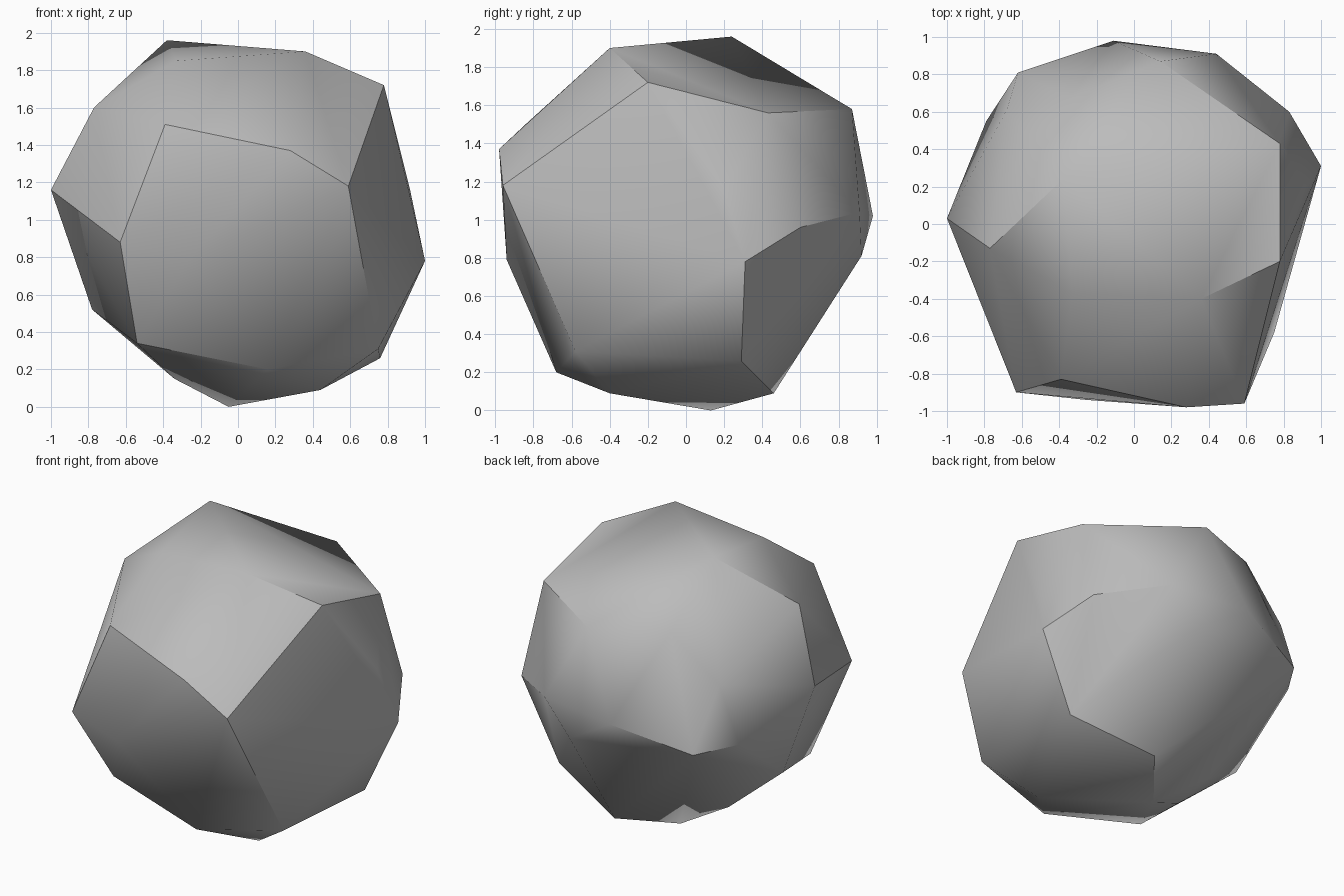
import bpy
import bmesh
import math

# Remove the default object only
default_cube = bpy.data.objects.get("Cube")
if default_cube:
    bpy.data.objects.remove(default_cube, do_unlink=True)


def make_material(name, colour):
    material = bpy.data.materials.new(name)
    material.use_nodes = True
    material.diffuse_color = colour
    shader = next(node for node in material.node_tree.nodes
                  if node.type == "BSDF_PRINCIPLED")
    shader.inputs["Base Color"].default_value = colour
    return material


def hull_object(name, corner_groups, material, flat_limit):
    """Wrap the corners in a convex skin and merge nearly coplanar facets."""
    mesh = bpy.data.meshes.new(name)
    bm = bmesh.new()
    for group in corner_groups:
        for corner in group:
            bm.verts.new(corner)
    result = bmesh.ops.convex_hull(bm, input=bm.verts[:])
    unused = set(result["geom_interior"]) | set(result["geom_unused"])
    loose = [item for item in unused
             if isinstance(item, bmesh.types.BMVert) and not item.link_faces]
    bmesh.ops.delete(bm, geom=loose, context="VERTS")
    bmesh.ops.dissolve_limit(bm, angle_limit=flat_limit,
                             verts=[], edges=bm.edges[:])
    bmesh.ops.recalc_face_normals(bm, faces=bm.faces[:])
    bm.to_mesh(mesh)
    bm.free()
    mesh.materials.append(material)
    boulder = bpy.data.objects.new(name, mesh)
    bpy.context.collection.objects.link(boulder)
    return boulder


# Chiselled corners of the boulder, grouped by region
crown = [(-.38, .24, 1.96), (.36, -.4, 1.9), (-.33, -.37, 1.85),
         (.78, -.2, 1.72), (.78, .43, 1.56), (.14, .87, 1.58),
         (-.35, .67, 1.6), (-.77, -.13, 1.6)]
front = [(-.39, -.83, 1.51), (.28, -.98, 1.37), (.59, -.96, 1.18),
         (-.63, -.9, .88), (-.26, -.94, .79), (-.54, -.58, .34),
         (.16, -.68, .2), (.75, -.58, .31)]
sides = [(1, .31, .78), (.92, .2, 1.16), (.83, .6, .96),
         (-1, .03, 1.16), (-.78, .06, .52), (-.79, .55, .9)]
back = [(.44, .91, 1.04), (-.11, .98, 1.02), (.24, .92, .81),
        (-.62, .81, .88), (-.68, .61, 1.3)]
underside = [(.76, .29, .26), (.22, .46, .09), (-.05, .13, 0),
             (.44, -.4, .09), (-.34, .02, .15), (-.47, .16, .32)]

stone_grey = make_material("stone_grey", (.5, .5, .5, 1))
boulder = hull_object("boulder", [crown, front, sides, back, underside],
                      stone_grey, math.radians(3))

# Soft shading across shallow facets, crisp along the steep ridges
bpy.ops.object.select_all(action="DESELECT")
boulder.select_set(True)
bpy.context.view_layer.objects.active = boulder
bpy.ops.object.shade_smooth_by_angle(angle=math.radians(35))
